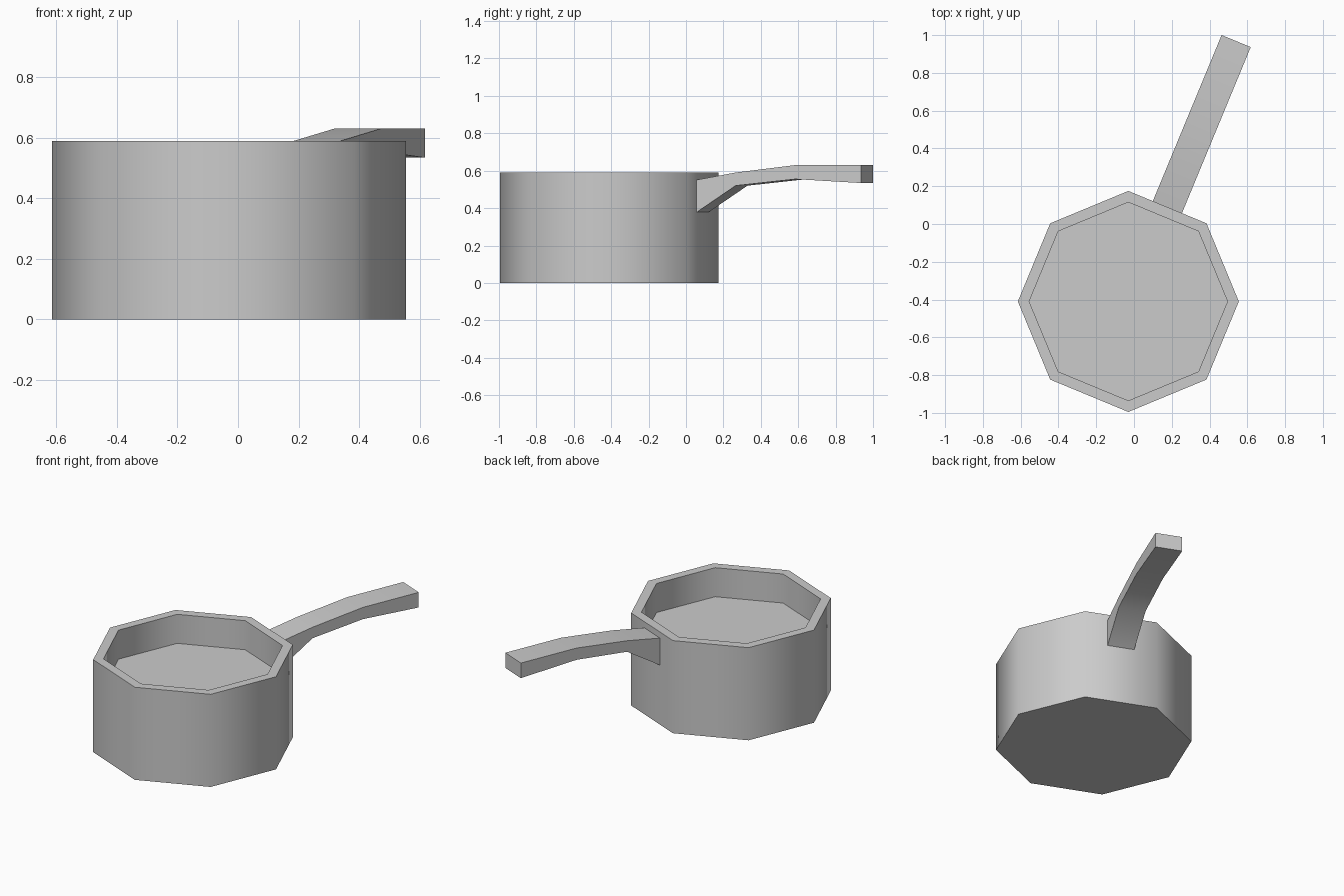
import bpy, bmesh, math
from mathutils import Matrix, Vector

cube = bpy.data.objects.get("Cube")
if cube:
    bpy.data.objects.remove(cube, do_unlink=True)

CENTRE = Vector((-0.03, -0.41, 0))   # pot axis

# Single metal colour
metal = bpy.data.materials.new("grey metal")
metal.use_nodes = True
colour = (0.6, 0.6, 0.6, 1)
metal.diffuse_color = colour
metal.node_tree.nodes["Principled BSDF"].inputs["Base Color"].default_value = colour


def finish(name, bm):
    bmesh.ops.recalc_face_normals(bm, faces=bm.faces)
    mesh = bpy.data.meshes.new(name)
    bm.to_mesh(mesh)
    bm.free()
    mesh.materials.append(metal)
    obj = bpy.data.objects.new(name, mesh)
    bpy.context.collection.objects.link(obj)
    bpy.ops.object.select_all(action='DESELECT')
    obj.select_set(True)
    bpy.context.view_layer.objects.active = obj
    bpy.ops.object.shade_smooth_by_angle(angle=math.radians(50))
    return obj


# Pot: eight-sided shell from (radius, height) rings, closed by two caps
def pot(sides=8):
    bm = bmesh.new()
    profile = [(0.585, 0), (0.585, 0.59), (0.525, 0.59), (0.525, 0.405)]
    rings = [[bm.verts.new(CENTRE + Vector((r * math.cos(a), r * math.sin(a), z)))
              for a in (math.tau * i / sides for i in range(sides))]
             for r, z in profile]
    for low, high in zip(rings, rings[1:]):
        for i in range(sides):
            j = (i + 1) % sides
            bm.faces.new((low[i], low[j], high[j], high[i]))
    bm.faces.new(rings[0])
    bm.faces.new(rings[-1])
    finish("pot", bm)


# Handle: bent bar of (distance, bottom, top) sections leaving one pot face
def handle(width=0.167):
    bm = bmesh.new()
    sections = [(0.535, 0.375, 0.55), (0.765, 0.52, 0.59),
                (1.11, 0.555, 0.63), (1.492, 0.534, 0.63)]
    loops = []
    for d, low, high in sections:
        loops.append([bm.verts.new((d, side * width / 2, z))
                      for side, z in ((-1, low), (1, low), (1, high), (-1, high))])
    for a, b in zip(loops, loops[1:]):
        for i in range(4):
            j = (i + 1) % 4
            bm.faces.new((a[i], a[j], b[j], b[i]))
    bm.faces.new(loops[0])
    bm.faces.new(loops[-1])
    turn = Matrix.Translation(CENTRE) @ Matrix.Rotation(math.radians(67.5), 4, 'Z')
    bm.transform(turn)
    finish("handle", bm)


pot()
handle()
